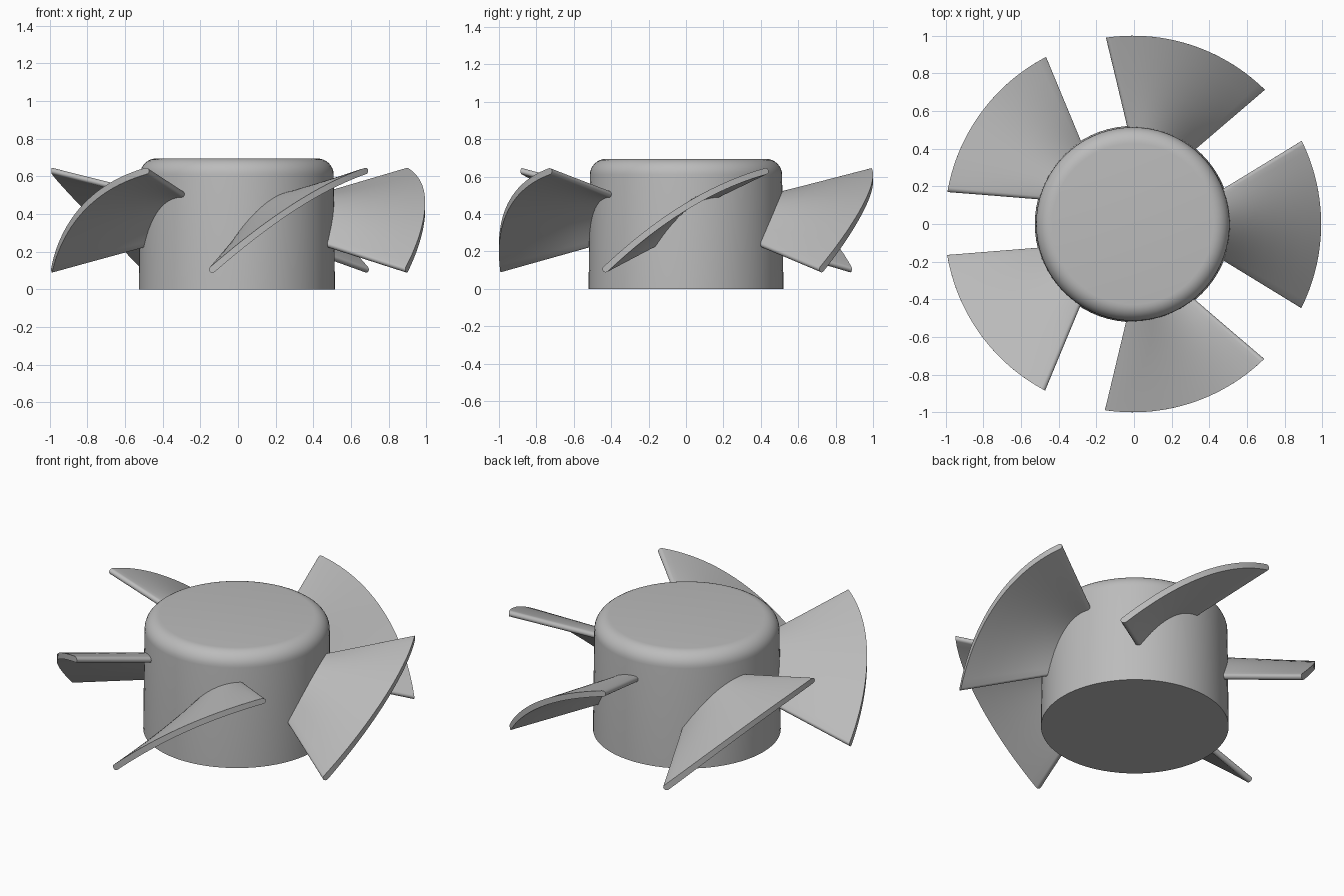
import bpy, bmesh
from math import sin, cos, pi, radians, sqrt, atan
from mathutils import Vector

cube = bpy.data.objects.get("Cube")
if cube:
    bpy.data.objects.remove(cube, do_unlink=True)

CENTRE_X = -0.006
HALF_THICK = 0.017

grey = bpy.data.materials.new("plain_grey")
grey.use_nodes = True
colour = (0.5, 0.5, 0.5, 1)
grey.diffuse_color = colour
grey.node_tree.nodes["Principled BSDF"].inputs["Base Color"].default_value = colour


def finish(bm, name):
    bmesh.ops.remove_doubles(bm, verts=bm.verts[:], dist=0.0002)
    bmesh.ops.recalc_face_normals(bm, faces=bm.faces[:])
    mesh = bpy.data.meshes.new(name)
    bm.to_mesh(mesh)
    bm.free()
    mesh.materials.append(grey)
    obj = bpy.data.objects.new(name, mesh)
    bpy.context.collection.objects.link(obj)
    obj.location.x = CENTRE_X
    bpy.ops.object.select_all(action="DESELECT")
    obj.select_set(True)
    bpy.context.view_layer.objects.active = obj
    bpy.ops.object.shade_smooth_by_angle(angle=radians(35))
    return obj


# Hub: slightly tapered drum with a rounded upper rim
bm = bmesh.new()
bmesh.ops.create_cone(bm, cap_ends=True, segments=72, radius1=0.521,
                      radius2=0.513, depth=0.695)
bmesh.ops.translate(bm, verts=bm.verts[:], vec=(0, 0, 0.3475))
rim = [e for e in bm.edges if all(v.co.z > 0.6 for v in e.verts)]
bmesh.ops.bevel(bm, geom=rim, offset=0.085, segments=8, profile=0.5,
                affect="EDGES")
finish(bm, "hub")


def section(radius, t0, t1, mid, slope, bend, steps=24):
    """Rounded-end blade section: pairs of upper and lower points on a cylinder."""
    def frame(t):
        pitch = atan(slope - 2 * bend * t)
        return (Vector((t, mid + slope * t - bend * t * t)),
                Vector((cos(pitch), sin(pitch))), Vector((-sin(pitch), cos(pitch))))

    caps = [pi / 2 * i / 5 for i in range(1, 6)]
    stations = [(t0, -a) for a in reversed(caps)]
    stations += [(t0 + (t1 - t0) * i / steps, 0) for i in range(steps + 1)]
    stations += [(t1, a) for a in caps]
    pairs = []
    for t, a in stations:
        c, along, normal = frame(t)
        c = c + along * HALF_THICK * sin(a)
        pair = [c + normal * HALF_THICK * cos(a) * side for side in (1, -1)]
        pairs.append([Vector((sqrt(radius ** 2 - p.x ** 2), p.x, p.y)) for p in pair])
    return pairs


# Blade: straight ruled surface between the root and tip sections
root = section(0.515, -0.175, 0.17, 0.44, 0.76, 2.2)
tip = section(1.0, -0.43, 0.425, 0.44, 0.61, 0.39)
bm = bmesh.new()
rows = []
for f in (-0.1, 0.15, 0.4, 0.6, 0.8, 1):
    rows.append([[bm.verts.new(p.lerp(q, f)) for p, q in zip(a, b)]
                 for a, b in zip(root, tip)])
for i in range(len(root) - 1):
    for a, b in zip(rows, rows[1:]):
        for side in (0, 1):
            bm.faces.new((a[i][side], a[i + 1][side], b[i + 1][side], b[i][side]))
    for row in (rows[0], rows[-1]):
        bm.faces.new((row[i][0], row[i + 1][0], row[i + 1][1], row[i][1]))
blade = finish(bm, "blade_1")

# Remaining blades around the hub
for k in range(1, 5):
    copy = bpy.data.objects.new(f"blade_{k + 1}", blade.data)
    copy.location = blade.location
    copy.rotation_euler.z = radians(72 * k)
    bpy.context.collection.objects.link(copy)
